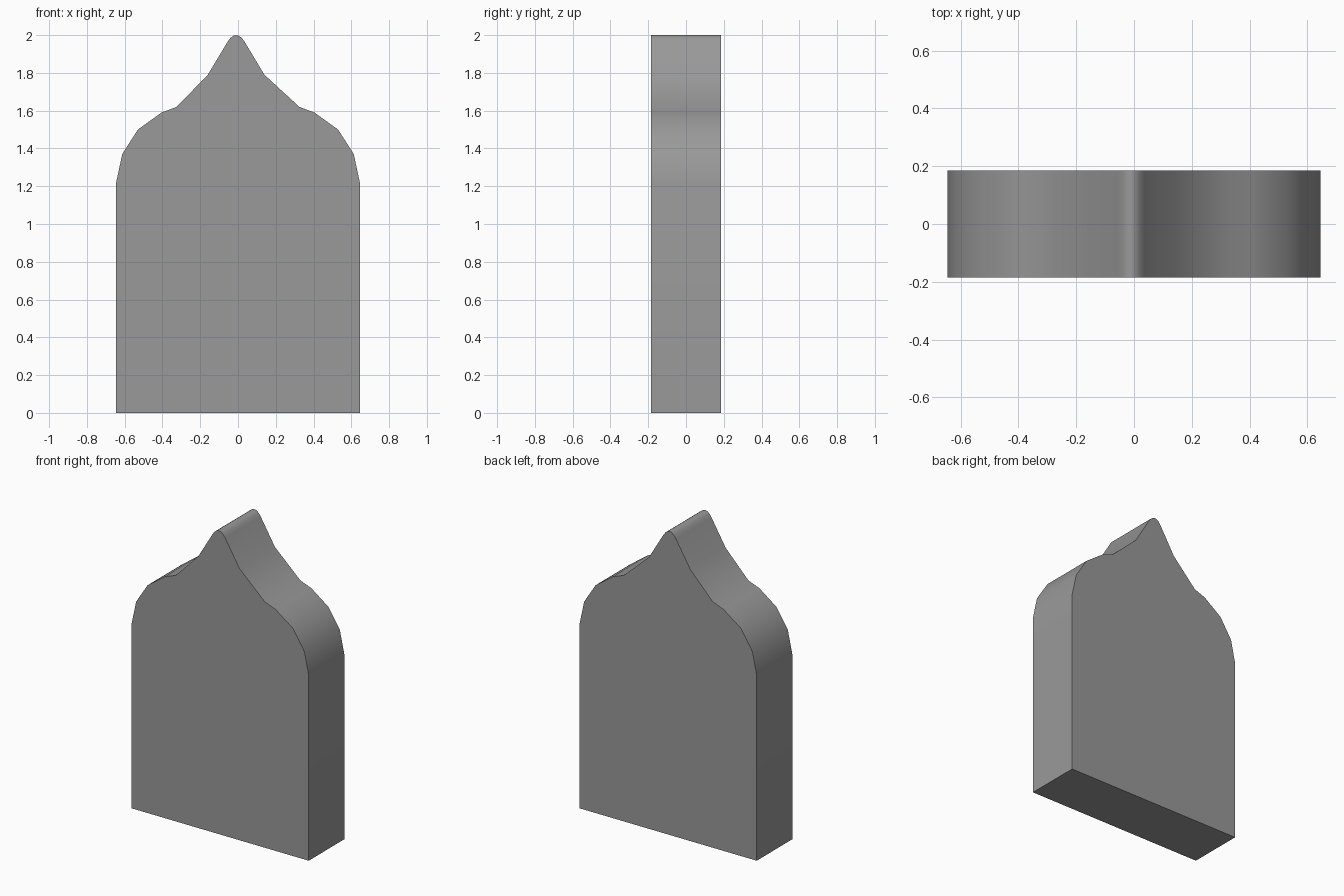
import bpy, bmesh, math

if "Cube" in bpy.data.objects:
    bpy.data.objects.remove(bpy.data.objects["Cube"])

HALF_DEPTH = 0.185

# Right-hand side outline, from the base up to the shoulder
side = [(0.645, 0), (0.645, 1.22), (0.613, 1.37), (0.53, 1.5),
        (0.405, 1.59), (0.325, 1.62)]
# Pointed tip, right to left, leaning very slightly to the left
tip = [(0.14, 1.79), (0.035, 1.965), (0.02, 1.985), (0.005, 1.996), (-0.01, 2.0),
       (-0.025, 1.996), (-0.04, 1.985), (-0.055, 1.965), (-0.16, 1.79)]
outline = side + tip + [(-x, z) for x, z in reversed(side)]

# Slab: the outline extruded front to back
bm = bmesh.new()
face = bm.faces.new([bm.verts.new((x, -HALF_DEPTH, z)) for x, z in outline])
extruded = bmesh.ops.extrude_face_region(bm, geom=[face], use_keep_orig=True)
verts = [g for g in extruded["geom"] if isinstance(g, bmesh.types.BMVert)]
bmesh.ops.translate(bm, verts=verts, vec=(0, 2 * HALF_DEPTH, 0))
bmesh.ops.recalc_face_normals(bm, faces=bm.faces)

mesh = bpy.data.meshes.new("pointed_slab")
bm.to_mesh(mesh)
bm.free()
slab = bpy.data.objects.new("pointed_slab", mesh)
bpy.context.collection.objects.link(slab)

# Dark grey stone
stone = bpy.data.materials.new("dark_grey")
stone.diffuse_color = (0.32, 0.32, 0.32, 1)
stone.use_nodes = True
stone.node_tree.nodes["Principled BSDF"].inputs["Base Color"].default_value = stone.diffuse_color
mesh.materials.append(stone)

# Smooth the rim, keep the front, back and base edges sharp
bpy.context.view_layer.objects.active = slab
slab.select_set(True)
bpy.ops.object.shade_smooth_by_angle(angle=math.radians(40))
